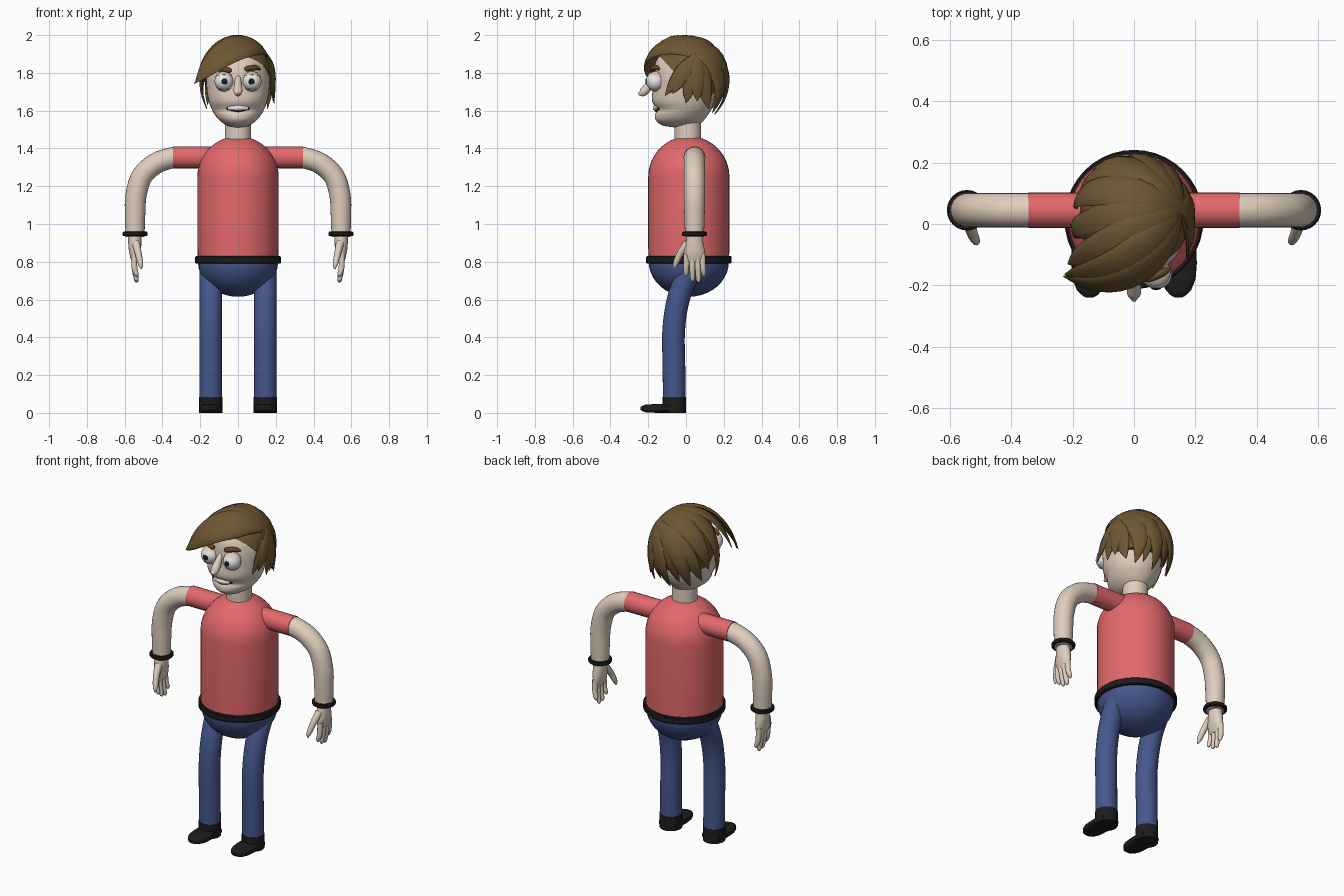
import bpy, bmesh, math
from mathutils import Vector, Matrix

cube = bpy.data.objects.get("Cube")
if cube:
    bpy.data.objects.remove(cube, do_unlink=True)


def material(name, *rgb):
    m = bpy.data.materials.new(name)
    m.use_nodes = True
    m.diffuse_color = (*rgb, 1)
    m.node_tree.nodes["Principled BSDF"].inputs["Base Color"].default_value = (*rgb, 1)
    return m


SKIN = material("skin", 0.74, 0.62, 0.51)
SHIRT = material("red shirt", 0.77, 0.14, 0.15)
JEANS = material("blue jeans", 0.06, 0.095, 0.265)
HAIR = material("brown hair", 0.155, 0.095, 0.033)
BROW = material("eyebrow brown", 0.13, 0.065, 0.022)
BLACK = material("black", 0.012, 0.012, 0.012)
WHITE = material("white", 0.82, 0.82, 0.82)
made = []


def finish(name, bm, mat):
    bmesh.ops.recalc_face_normals(bm, faces=bm.faces)
    me = bpy.data.meshes.new(name)
    bm.to_mesh(me)
    bm.free()
    me.materials.append(mat)
    ob = bpy.data.objects.new(name, me)
    bpy.context.collection.objects.link(ob)
    made.append(ob)


def loft(name, rings, mat):
    bm = bmesh.new()
    loops = [[bm.verts.new(p) for p in r] for r in rings]
    n = len(loops[0])
    for a, b in zip(loops, loops[1:]):
        for i in range(n):
            j = (i + 1) % n
            bm.faces.new((a[i], a[j], b[j], b[i]))
    bm.faces.new(loops[0])
    bm.faces.new(loops[-1])
    finish(name, bm, mat)


def angles(n):
    return [2 * math.pi * i / n for i in range(n)]


def ring(z, rx, ry, x=0, y=0.015, n=40):
    return [(x + rx * math.cos(a), y + ry * math.sin(a), z) for a in angles(n)]


def spline(pts, steps=6):
    p = [Vector(v) for v in pts]
    p = [2 * p[0] - p[1]] + p + [2 * p[-1] - p[-2]]
    out = []
    for a, b, c, d in zip(p, p[1:], p[2:], p[3:]):
        for k in range(steps):
            t = k / steps
            out.append(0.5 * (2 * b + (c - a) * t + (2 * a - 5 * b + 4 * c - d) * t ** 2
                              + (3 * b - a - 3 * c + d) * t ** 3))
    return out + [p[-2]]


def tube(name, pts, mat, ref, n=20):
    """Round tube through (x, y, z, radius) points."""
    path = spline(pts)
    rings = []
    for i, p in enumerate(path):
        t = (path[min(i + 1, len(path) - 1)] - path[max(i - 1, 0)]).to_3d().normalized()
        u = t.cross(Vector(ref)).normalized()
        v = t.cross(u)
        rings.append([p.to_3d() + (u * math.cos(a) + v * math.sin(a)) * p.w for a in angles(n)])
    loft(name, rings, mat)


def ellipsoid(name, c, r, mat, cuts=()):
    """Ellipsoid, trimmed and closed by (point, normal) planes; the normal side goes."""
    bm = bmesh.new()
    bmesh.ops.create_uvsphere(bm, u_segments=32, v_segments=20, radius=1,
                              matrix=Matrix.Translation(c) @ Matrix.Diagonal((*r, 1)))
    for co, no in cuts:
        bmesh.ops.bisect_plane(bm, geom=bm.verts[:] + bm.edges[:] + bm.faces[:],
                               plane_co=co, plane_no=no, clear_outer=True)
        bmesh.ops.holes_fill(bm, edges=[e for e in bm.edges if e.is_boundary], sides=0)
    finish(name, bm, mat)


X, Y, Z = (1, 0, 0), (0, 1, 0), (0, 0, 1)

# Torso with a domed top, belt, hips and neck
dome = [math.radians(d) for d in range(0, 88, 8)]
loft("shirt_body", [ring(0.82, 0.213, 0.213), ring(0.87, 0.215, 0.215)] +
     [ring(1.25 + 0.215 * math.sin(a), 0.215 * math.cos(a), 0.215 * math.cos(a)) for a in dome], SHIRT)
loft("belt", [ring(z, r, r) for z, r in ((0.79, 0.222), (0.795, 0.227), (0.825, 0.227), (0.83, 0.222))], BLACK)
ellipsoid("hips", (0, 0.015, 0.8), (0.212, 0.212, 0.185), JEANS, [((0, 0, 0.81), Z)])
loft("neck", [ring(z, 0.07, 0.07, y=0.01) for z in (1.43, 1.58)], SKIN)


def squarish(v):
    return math.copysign(abs(v) ** 0.6, v)


# Limbs, mirrored left and right
for s, side in ((1, "left"), (-1, "right")):
    tube(side + "_sleeve", [(s * x, 0.045, 1.353, 0.058) for x in (0.08, 0.22, 0.345)], SHIRT, Y, 24)
    tube(side + "_arm", [(s * x, 0.045, z, r) for x, z, r in (
        (0.3, 1.353, 0.056), (0.36, 1.348, 0.056), (0.44, 1.318, 0.056), (0.51, 1.25, 0.056),
        (0.54, 1.15, 0.056), (0.545, 1.05, 0.054), (0.545, 0.93, 0.05))], SKIN, Y, 24)
    loft(side + "_wristband", [ring(z, r, r, s * 0.545, 0.045, 24) for z, r in (
        (0.936, 0.062), (0.941, 0.066), (0.954, 0.066), (0.959, 0.062))], BLACK)
    loft(side + "_palm", [ring(z, rx, ry, s * 0.546, 0.045, 20) for z, rx, ry in (
        (0.945, 0.036, 0.04), (0.91, 0.036, 0.045), (0.86, 0.032, 0.055), (0.82, 0.024, 0.056),
        (0.795, 0.012, 0.045))], SKIN)
    for k, (y0, y1, z1) in enumerate(((0.003, 0.0, 0.72), (0.032, 0.035, 0.695),
                                      (0.06, 0.066, 0.69), (0.086, 0.094, 0.72))):
        tube(f"{side}_finger_{k + 1}", [(s * 0.55, y0, 0.84, 0.016), (s * 0.548, (y0 + y1) / 2, 0.77, 0.015),
             (s * 0.538, y1, z1 + 0.015, 0.012), (s * 0.535, y1, z1, 0.003)], SKIN, X, 12)
    tube(side + "_thumb", [(s * 0.54, 0.01, 0.9, 0.022), (s * 0.528, -0.03, 0.845, 0.018),
         (s * 0.516, -0.055, 0.79, 0.014), (s * 0.512, -0.063, 0.763, 0.004)], SKIN, X, 12)
    tube(side + "_leg", [(s * 0.145, y, z, 0.06) for y, z in (
        (-0.062, 0.06), (-0.064, 0.25), (-0.066, 0.42), (-0.05, 0.56), (-0.018, 0.67), (0.03, 0.76))],
        JEANS, X, 28)
    loft(side + "_shoe_cuff", [ring(z, 0.0625, 0.0625, s * 0.145, -0.0625, 28) for z in (0, 0.085)], BLACK)
    loft(side + "_shoe_toe", [[(s * 0.145 + w * squarish(math.cos(a)), y, 0.0235 + h * squarish(math.sin(a)))
         for a in angles(20)] for y, w, h in ((-0.03, 0.058, 0.0235), (-0.13, 0.06, 0.0235),
         (-0.18, 0.056, 0.0225), (-0.215, 0.042, 0.02), (-0.232, 0.026, 0.014), (-0.24, 0.012, 0.007))], BLACK)

# Head from stacked sections: height, half width, front, back
sections = spline([(1.511, 0.02, -0.06, 0.03), (1.522, 0.06, -0.125, 0.065), (1.55, 0.1, -0.16, 0.095),
                   (1.58, 0.124, -0.163, 0.118), (1.606, 0.138, -0.155, 0.133), (1.65, 0.155, -0.18, 0.148),
                   (1.72, 0.166, -0.176, 0.158), (1.79, 0.168, -0.174, 0.16), (1.86, 0.152, -0.16, 0.15),
                   (1.92, 0.105, -0.11, 0.11), (1.95, 0.03, -0.03, 0.04)], 4)
loft("head", [ring(z, w, (b - f) / 2, y=(f + b) / 2) for z, w, f, b in sections], SKIN)
tube("nose", [(0, -0.16, 1.785, 0.012), (0, -0.2, 1.728, 0.022), (0, -0.228, 1.697, 0.022),
              (0, -0.252, 1.688, 0.006)], SKIN, X)
tube("mouth", [(-0.06, -0.14, 1.613, 0.008), (0, -0.154, 1.611, 0.018), (0.06, -0.14, 1.613, 0.008)], BLACK, Z)
tube("teeth", [(-0.05, -0.148, 1.615, 0.011), (0, -0.161, 1.614, 0.015), (0.05, -0.148, 1.615, 0.011)], WHITE, Z)
for s, side in ((1, "left"), (-1, "right")):
    eye = (s * 0.074, -0.162, 1.755)
    ellipsoid(side + "_eye", eye, (0.05,) * 3, WHITE)
    ellipsoid(side + "_pupil", (s * 0.072, -0.21, 1.755), (0.016, 0.005, 0.016), BLACK)
    ellipsoid(side + "_upper_lid", eye, (0.053,) * 3, SKIN, [((0, -0.16, 1.782), (0, -0.2, -1))])
    ellipsoid(side + "_lower_lid", eye, (0.053,) * 3, SKIN, [((0, -0.16, 1.722), (0, -0.2, 1))])
    z = 1.818 + s * 0.004
    tube(side + "_eyebrow", [(s * 0.036, -0.176, z, 0.008), (s * 0.05, -0.176, z, 0.014),
         (s * 0.095, -0.158, z + 0.006, 0.013), (s * 0.117, -0.143, z - 0.003, 0.006)], BROW, Z)

# Hair: a cap with tapered locks that sweep out from a side parting
C, R = Vector((0, 0.015, 1.78)), Vector((0.178, 0.19, 0.2))
ellipsoid("hair_cap", C, R, HAIR, [((0, 0, 1.69), (0, 0, -1)), ((0, 0, 1.735), (0, -1.1, -1))])


def to_unit(p):
    return Vector([(a - c) / r for a, c, r in zip(p, C, R)])


PART = to_unit((0.145, 0.05, 1.89))


def lock(name, tip, width, mid=None, lift=1.02, power=3, thick=0.06):
    """Leaf shaped lock that hugs the cap and flares to its tip."""
    end = to_unit(tip)
    m = to_unit(mid).normalized() * 1.3 if mid else (PART.normalized() + end.normalized()).normalized()
    rings = []
    for i in range(17):
        t = i / 16
        p = PART * (1 - t) ** 2 + m * 2 * t * (1 - t) + end * t ** 2
        tangent = (m - PART) * (1 - t) + (end - m) * t
        across = tangent.cross(p).normalized()
        d = p.normalized()
        scale = lift + (end.length - lift) * t ** power
        taper = max(0.02, (1 - t ** 3) * (0.35 + 0.65 * min(1, t * 2.5)))
        loop = []
        for a in angles(12):
            v = (d + across * width * taper * math.cos(a)).normalized()
            v *= scale + thick * math.sin(a) * min(1, taper + 0.2)
            loop.append(C + Vector([k * r for k, r in zip(v, R)]))
        rings.append(loop)
    loft(name, rings, HAIR)


# Fringe and crown
lock("fringe_front", (-0.23, -0.17, 1.745), 0.3, (0.05, -0.19, 1.96), 1.02, 1.8)
lock("fringe_middle", (-0.225, -0.165, 1.75), 0.34, (0.0, -0.11, 2.0), 1.03, 2)
lock("fringe_back", (-0.215, -0.13, 1.765), 0.36, (-0.05, -0.04, 2.0), 1.04, 3)
lock("crown_front", (-0.19, -0.03, 1.73), 0.36, (-0.07, 0.03, 2.0), 1.03)
lock("crown_back", (-0.185, 0.05, 1.69), 0.36, (-0.07, 0.1, 1.97), 1.04)
lock("right_sideburn", (-0.165, -0.04, 1.61), 0.22, (-0.14, 0.02, 1.93), 1.01)

# Back locks, with uneven tips
for k, (x, y, z) in enumerate(((-0.16, 0.08, 1.63), (-0.115, 0.125, 1.6), (-0.06, 0.15, 1.62),
                               (0.0, 0.15, 1.58), (0.06, 0.15, 1.61), (0.11, 0.14, 1.59))):
    lock(f"back_lock_{k + 1}", (x, y, z), 0.3, (x * 0.6, 0.17, 1.9 - 0.02 * k), 1.02 + 0.025 * (k % 2))

# Left side locks
for k, (x, y, z, w) in enumerate(((0.172, -0.11, 1.68, 0.22), (0.185, -0.07, 1.69, 0.22),
                                  (0.19, 0.0, 1.64, 0.26), (0.185, 0.06, 1.65, 0.26),
                                  (0.155, 0.12, 1.61, 0.28))):
    lock(f"left_lock_{k + 1}", (x, y, z), w, lift=1.02 + 0.025 * (k % 2))

# Smooth shading with crisp edges
bpy.ops.object.select_all(action='DESELECT')
for ob in made:
    ob.select_set(True)
bpy.context.view_layer.objects.active = made[0]
bpy.ops.object.shade_smooth_by_angle(angle=math.radians(35))
